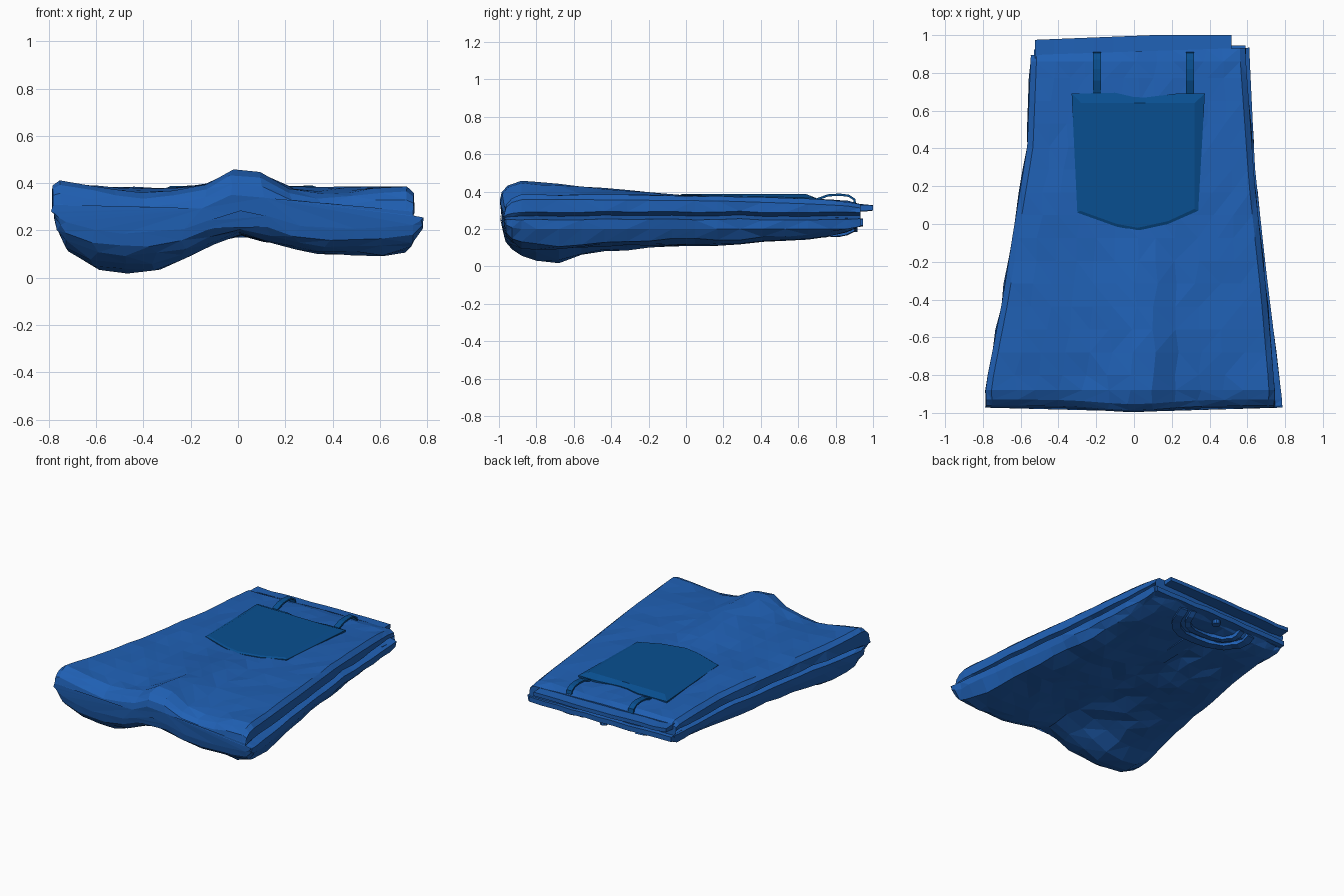
import bpy, bmesh, math, random
from mathutils import Vector

random.seed(4)
old = bpy.data.objects.get("Cube")
if old:
    bpy.data.objects.remove(old, do_unlink=True)


def material(name, rgb):
    m = bpy.data.materials.new(name)
    m.use_nodes = True
    m.diffuse_color = (*rgb, 1)
    m.node_tree.nodes["Principled BSDF"].inputs["Base Color"].default_value = (*rgb, 1)
    return m


DENIM = material("denim blue", (0.014, 0.118, 0.46))
DARK = material("dark pocket blue", (0.0025, 0.078, 0.28))


def interp(points, t):
    """Piecewise linear lookup."""
    if t <= points[0][0]:
        return points[0][1]
    for (a, va), (b, vb) in zip(points, points[1:]):
        if t <= b:
            return va + (vb - va) * (t - a) / (b - a)
    return points[-1][1]


def loft(name, rings, mat, triangulate=True):
    """Skin a list of equal-length rings and cap both ends."""
    bm = bmesh.new()
    rows = [[bm.verts.new(p) for p in ring] for ring in rings]
    n = len(rows[0])
    for a, b in zip(rows, rows[1:]):
        for i in range(n):
            bm.faces.new((a[i], a[(i + 1) % n], b[(i + 1) % n], b[i]))
    bm.faces.new(rows[0])
    bm.faces.new(rows[-1])
    if triangulate:
        bmesh.ops.triangulate(bm, faces=bm.faces[:])
    bmesh.ops.recalc_face_normals(bm, faces=bm.faces[:])
    mesh = bpy.data.meshes.new(name)
    bm.to_mesh(mesh)
    bm.free()
    mesh.materials.append(mat)
    ob = bpy.data.objects.new(name, mesh)
    bpy.context.collection.objects.link(ob)


def strip(name, path, side, up, mat):
    """Rectangular strap swept along a path; side and up are half sizes."""
    rings = []
    for i, p in enumerate(path):
        t = (path[min(i + 1, len(path) - 1)] - path[max(i - 1, 0)]).normalized()
        s = t.cross(Vector((0, 0, 1))).normalized()
        n = s.cross(t)
        rings.append([p + s * side * a + n * up * b
                      for a, b in ((-1, -1), (1, -1), (1, 1), (-1, 1))])
    loft(name, rings, mat, triangulate=False)


# Outline and thickness of the folded cloth
LEFT = [(-1, -.785), (-.86, -.79), (-.4, -.7), (-.05, -.645), (.4, -.57), (.9, -.55)]
RIGHT = [(-1, .74), (-.87, .745), (-.35, .70), (.2, .64), (.9, .59)]
RIGHT_LOW = [(-1, .785), (-.94, .785), (-.25, .70), (.3, .64), (.93, .61)]
FOLD = [(-.76, .13), (-.65, .03), (-.4, .002), (-.27, .04), (-.17, .115), (0, .19),
        (.05, .19), (.2, .13), (.3, .105), (.55, .09), (.66, .065), (.77, .12)]
UNDER = [(-.7, .14), (-.45, .108), (-.2, .135), (0, .18), (.2, .145), (.4, .112), (.65, .135)]


def top(x, y):
    ridge = math.exp(-((x - .02) / .14) ** 4) * max(0, min(1, -y / .85))
    corner = max(0, -x - .55) * max(0, -y - .5) * .35
    dent = .028 * math.exp(-((abs(x) - .37) / .16) ** 2 - ((y + .92) / .2) ** 2)
    return interp([(-.5, .382), (.2, .375), (.7, .358), (.92, .345)], y) + .073 * ridge + corner - dent


def bottom(x, y):
    w = interp([(-.93, .35), (-.87, .6), (-.72, 1), (-.6, .58), (-.5, .38), (-.1, 0)], y)
    rise = interp([(.2, 0), (.6, .03), (.85, .06), (.93, .1)], y)
    flat = interp(UNDER, x)
    return w * interp(FOLD, x) + (1 - w) * (flat + rise * (.26 - flat) / .15)


def body_ring(y, puff, groove):
    """One cross-section: upper layer, side grooves, lower layer."""
    xl, xr, xq = interp(LEFT, y), interp(RIGHT, y), interp(RIGHT_LOW, y)
    r = lambda a: random.uniform(-a, a)
    mid = .272 + r(.004)
    cols = 13
    pts = [(xl + groove, mid), (xl + r(.006), mid + .02), (xl + .004, top(xl, y) - .025)]
    for i in range(cols):
        x = xl + .035 + (xr - xl - .065) * i / (cols - 1)
        pts.append((x + r(.015) * (0 < i < cols - 1), top(x, y) + r(.005)))
    pts += [(xr, top(xr, y) - .025), (xr + r(.006), mid + .02),
            (xr - groove, mid), (xq, mid - .02), (xq - .006 + r(.008), .2)]
    for i in range(cols):
        x = xq - .045 - (xq - xl - .105) * i / (cols - 1)
        edge = .012 if i in (0, cols - 1) else 0
        pts.append((x + r(.018) * (0 < i < cols - 1), max(0, bottom(x, y) + edge + r(.007))))
    pts += [(xl + .028 + r(.008), .19), (xl + .012, mid - .02)]
    ring = []
    for x, z in pts:
        centre = (top(x, y) + bottom(x, y)) / 2
        nose = -.024 * math.exp(-(x / .25) ** 2) if y < -.9 else 0
        hem = .02 * x / .6 if y > .9 else 0
        ring.append((x, y + nose + hem, centre + (z - centre) * puff))
    return ring


# Folded trouser body: rounded at the fold, open side grooves further back
stations = [(-.972, .25, 0), (-.962, .6, .005), (-.93, .86, .01), (-.88, 1, .03)]
stations += [(-.8 + .121 * i, 1, .06) for i in range(14)]
stations += [(.86, 1, .06), (.913, .82, .05)]
loft("folded_trouser_body", [body_ring(*s) for s in stations], DENIM)


# Waistband slabs showing at the open end
def slab(name, xs, backs, z0, z1):
    rings = []
    for i in range(11):
        x = xs[0] + (xs[1] - xs[0]) * i / 10
        yb = interp([(xs[0], backs[0]), (.1, backs[1]), (xs[1], backs[1])], x)
        dz = random.uniform(-.005, .005)
        rings.append([(x, .8, z0 + dz), (x, yb, z0 + .012 + dz),
                      (x, yb, z1 - .008 + dz), (x, .8, z1 + dz)])
    loft(name, rings, DENIM)


slab("inner_waistband", (-.525, .515), (.975, 1.0), .288, .335)
slab("lower_waistband", (-.53, .59), (.925, .945), .205, .26)

# Drooping front opening on the underside with its fly and button
arc = []
for i in range(17):
    a = math.pi * i / 16
    x, y = .03 + .29 * math.cos(a), .9 - .25 * math.sin(a)
    arc.append(Vector((x, y, bottom(x, y) - .003 + random.uniform(-.006, .006))))
strip("front_opening_band", arc, .03, .014, DENIM)
inner = [Vector((.03 + (p.x - .03) * .72, .9 + (p.y - .9) * .7, p.z + .012)) for p in arc]
strip("front_opening_inner_band", inner, .02, .016, DENIM)
strip("fly_flap", [Vector((.03, y, bottom(.03, y) - .002)) for y in (.3, .42, .54, .66)],
      .045, .007, DENIM)
bpy.ops.mesh.primitive_cylinder_add(vertices=10, radius=.028, depth=.03, location=(.03, .89, .2))
button = bpy.context.object
button.name = "waist_button"
button.data.materials.append(DENIM)

# Rear patch pocket with bevelled border
outline = [(-.33, .69), (-.1, .695), (0, .672), (.06, .67), (.24, .692), (.375, .69),
           (.34, .07), (.18, 0), (.02, -.035), (-.09, -.015), (-.30, .06)]
inset = [(-.28, .64), (-.1, .64), (0, .64), (.06, .64), (.24, .64), (.32, .64),
         (.32, .08), (.18, .015), (.02, -.02), (-.09, 0), (-.285, .07)]
loft("rear_pocket", [[(x, y, .34) for x, y in outline],
                     [(x, y, .366 if y > .3 else .381) for x, y in outline],
                     [(x, y, .388) for x, y in inset]], DARK, triangulate=False)

# Belt loops arching over the waistband
for label, x in (("right", -.195), ("left", .297)):
    path = [Vector((x, y, z)) for y, z in
            ((.69, .355), (.72, .366), (.76, .38), (.82, .384), (.87, .378), (.9, .358), (.905, .33))]
    strip(label + "_belt_loop", path, .021, .006, DARK)
